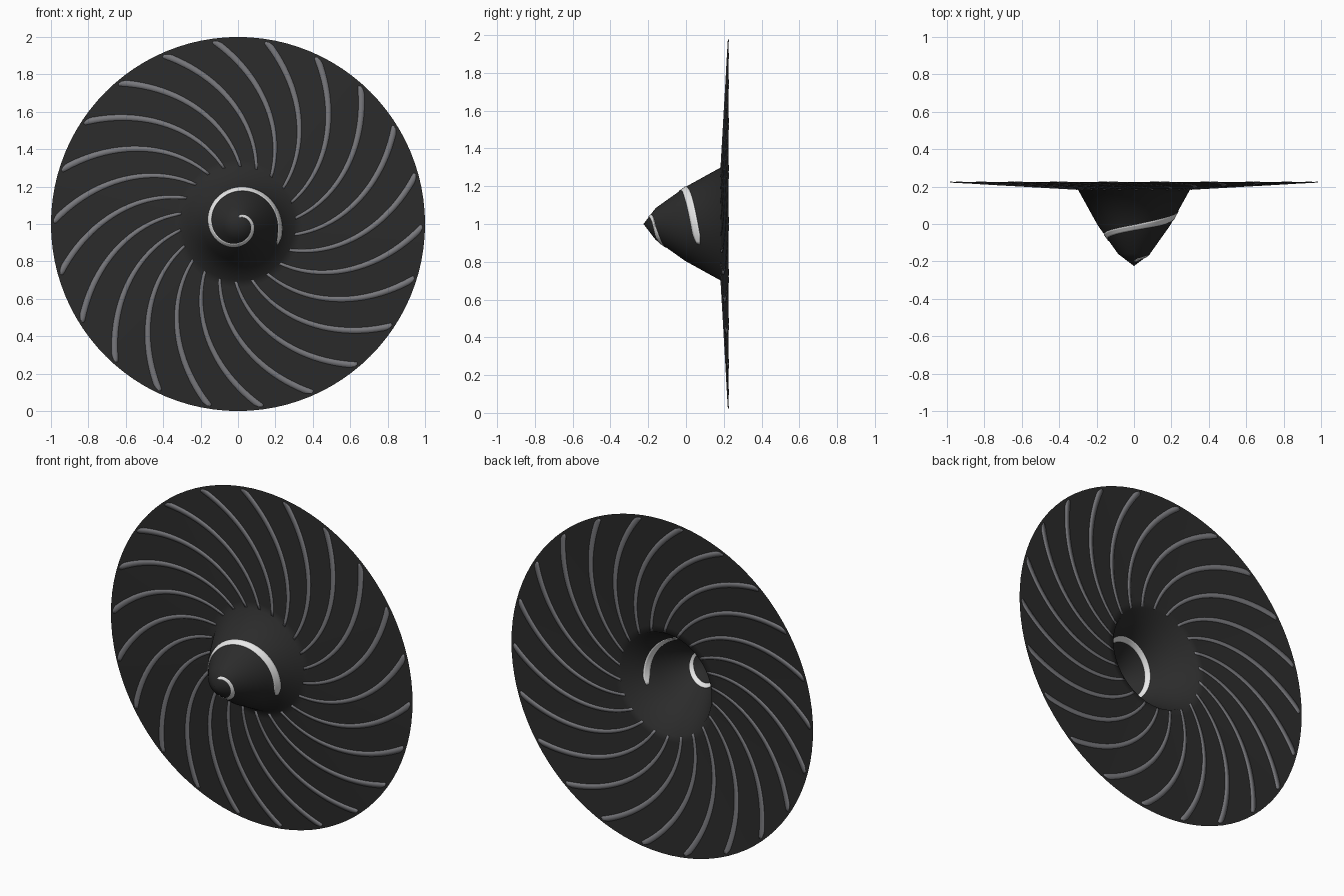
import bpy
import bmesh
from math import sin, cos, tau, radians, sqrt

cube = bpy.data.objects.get("Cube")
if cube:
    bpy.data.objects.remove(cube)

# Radius and depth of the cone, then the shallow dish
PROFILE = [(0, -0.225), (0.085, -0.16), (0.195, -0.005), (0.30, 0.185), (1, 0.225)]
SEGMENTS = 96
STRIPES = 22


def material(name, rgb):
    mat = bpy.data.materials.new(name)
    mat.use_nodes = True
    color = (*rgb, 1)
    mat.diffuse_color = color
    mat.node_tree.nodes["Principled BSDF"].inputs["Base Color"].default_value = color
    return mat


def depth(r):
    for (r0, y0), (r1, y1) in zip(PROFILE, PROFILE[1:]):
        if r <= r1:
            return y0 + (y1 - y0) * (r - r0) / (r1 - r0)
    return PROFILE[-1][1]


def on_surface(r, angle):
    return (r * cos(angle), depth(r), 1 + r * sin(angle))


def add_strip(bm, rows):
    """Bridge rows of (radius, angle) points lying on the surface."""
    grid = [[bm.verts.new(on_surface(*p)) for p in row] for row in rows]
    for a, b in zip(grid, grid[1:]):
        for i in range(len(a) - 1):
            bm.faces.new((a[i], a[i + 1], b[i + 1], b[i]))


def make_object(name, bm, mat, thickness=0):
    bmesh.ops.recalc_face_normals(bm, faces=bm.faces)
    if sum(f.normal.y * f.calc_area() for f in bm.faces) > 0:
        bmesh.ops.reverse_faces(bm, faces=bm.faces)
    for f in bm.faces:
        f.smooth = True
    mesh = bpy.data.meshes.new(name)
    bm.to_mesh(mesh)
    bm.free()
    mesh.materials.append(mat)
    obj = bpy.data.objects.new(name, mesh)
    bpy.context.collection.objects.link(obj)
    if thickness:
        solid = obj.modifiers.new("thin_plate", "SOLIDIFY")
        solid.thickness = thickness
        solid.offset = 0
    return obj


black = material("charcoal", (0.024, 0.024, 0.024))
grey = material("stripe_grey", (0.19, 0.19, 0.205))
white = material("spiral_white", (0.8, 0.8, 0.8))

# Hollow cone and dish as one open sheet
bm = bmesh.new()
radii = [r for r, _ in PROFILE[1:-1]] + [0.34, 0.5, 0.75, 1]
rings = [[bm.verts.new(on_surface(r, tau * i / SEGMENTS)) for i in range(SEGMENTS)]
         for r in radii]
tip = bm.verts.new(on_surface(0, 0))
for i in range(SEGMENTS):
    j = (i + 1) % SEGMENTS
    bm.faces.new((tip, rings[0][i], rings[0][j]))
    for a, b in zip(rings, rings[1:]):
        bm.faces.new((a[i], b[i], b[j], a[j]))
make_object("cone_and_dish", bm, black)

# Curved stripes with rounded outer ends, widening outwards
bm = bmesh.new()
START, END, CAP = 0.308, 0.985, 0.018
steps = [START + (END - CAP - START) * i / 24 for i in range(25)]
steps += [END - CAP + CAP * sin(tau / 4 * i / 5) for i in range(1, 6)]
for k in range(STRIPES):
    outer = radians(97) + tau * k / STRIPES
    rows = []
    for r in steps:
        over = max(0, (r - END + CAP) / CAP)
        half = 0.025 * max(0.05, sqrt(max(0, 1 - over * over)))
        mid = outer + 1.09 * (r - 0.98)
        rows.append([(r, mid + half * s) for s in (-1, 0, 1)])
    add_strip(bm, rows)
make_object("swirl_stripes", bm, grey, 0.005)

# Spiral line winding up the cone
bm = bmesh.new()
rows = []
TURN = 120
for i in range(TURN + 1):
    t = i / TURN
    middle = 0.234 - 0.196 * t
    half = (0.0105 - 0.003 * t) * min(1, 0.4 + 25 * min(t, 1 - t))
    angle = radians(-27 + 472 * t)
    rows.append([(middle + half * s / 2, angle) for s in range(-2, 3)])
add_strip(bm, rows)
make_object("cone_spiral", bm, white, 0.006)
